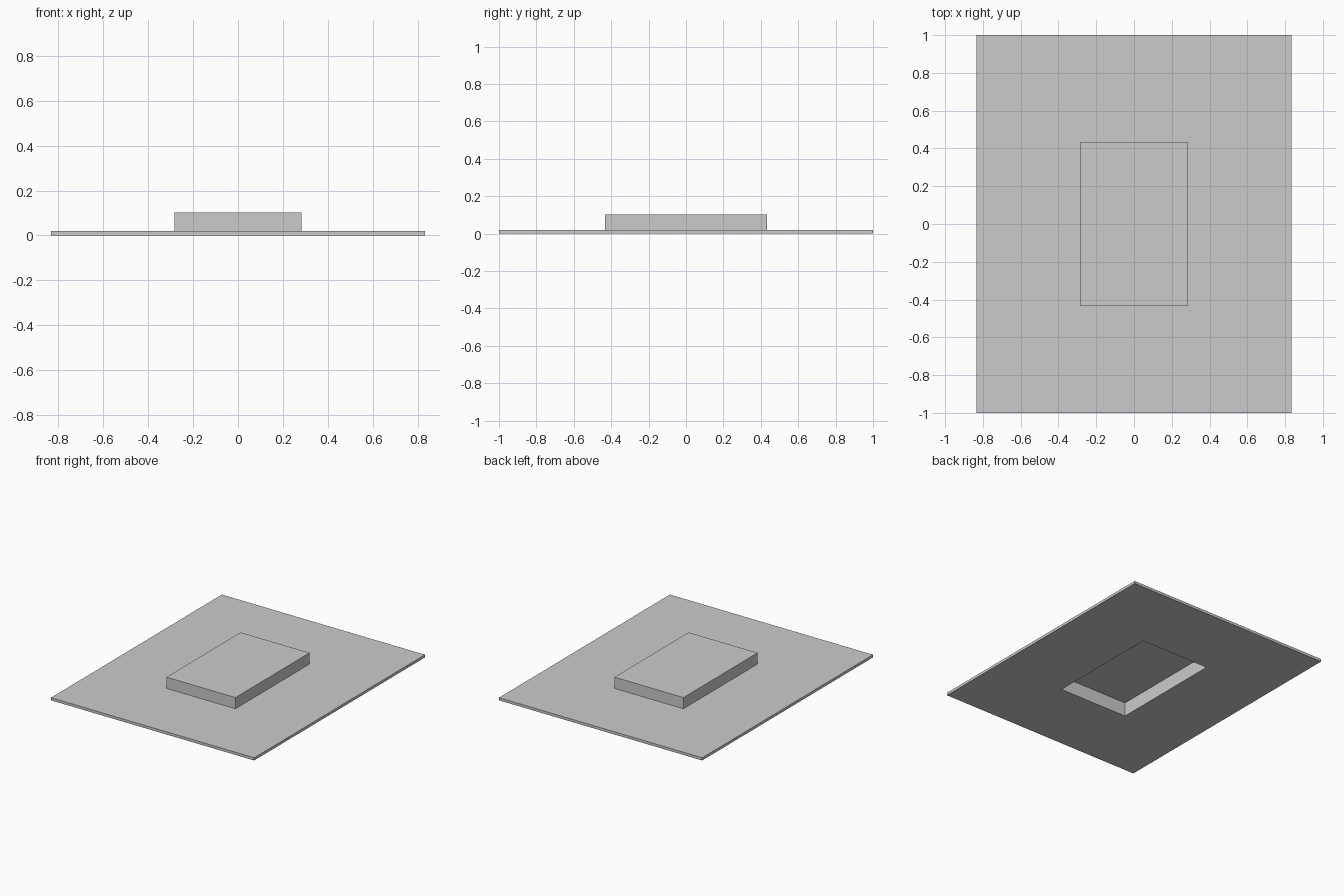
import bpy, bmesh

if "Cube" in bpy.data.objects:
    bpy.data.objects.remove(bpy.data.objects["Cube"])

PLATE_X, PLATE_Y, PLATE_Z = 0.833, 1.0, 0.02
CAP_X, CAP_Y, CAP_Z = 0.283, 0.434, 0.103


def rect(bm, hx, hy, z):
    return [bm.verts.new((sx * hx, sy * hy, z))
            for sx, sy in ((-1, -1), (1, -1), (1, 1), (-1, 1))]


def bridge(bm, a, b):
    for i in range(4):
        j = (i + 1) % 4
        bm.faces.new((a[i], a[j], b[j], b[i]))


def finish(bm, name):
    mesh = bpy.data.meshes.new(name)
    bm.to_mesh(mesh)
    bm.free()
    obj = bpy.data.objects.new(name, mesh)
    bpy.context.collection.objects.link(obj)


# Thin base plate with a rectangular opening under the raised block
bm = bmesh.new()
inner_low = rect(bm, CAP_X, CAP_Y, 0)
outer_low = rect(bm, PLATE_X, PLATE_Y, 0)
outer_top = rect(bm, PLATE_X, PLATE_Y, PLATE_Z)
inner_top = rect(bm, CAP_X, CAP_Y, PLATE_Z)
bridge(bm, inner_low, outer_low)
bridge(bm, outer_low, outer_top)
bridge(bm, outer_top, inner_top)
bmesh.ops.recalc_face_normals(bm, faces=bm.faces)
if any(f.normal.z < -0.5 and f.calc_center_median().z > 0.01 for f in bm.faces):
    bmesh.ops.reverse_faces(bm, faces=bm.faces)
finish(bm, "base_plate")

# Hollow raised block, open underneath
bm = bmesh.new()
low = rect(bm, CAP_X, CAP_Y, 0)
top = rect(bm, CAP_X, CAP_Y, CAP_Z)
bridge(bm, low, top)
bm.faces.new(top)
finish(bm, "raised_block")
